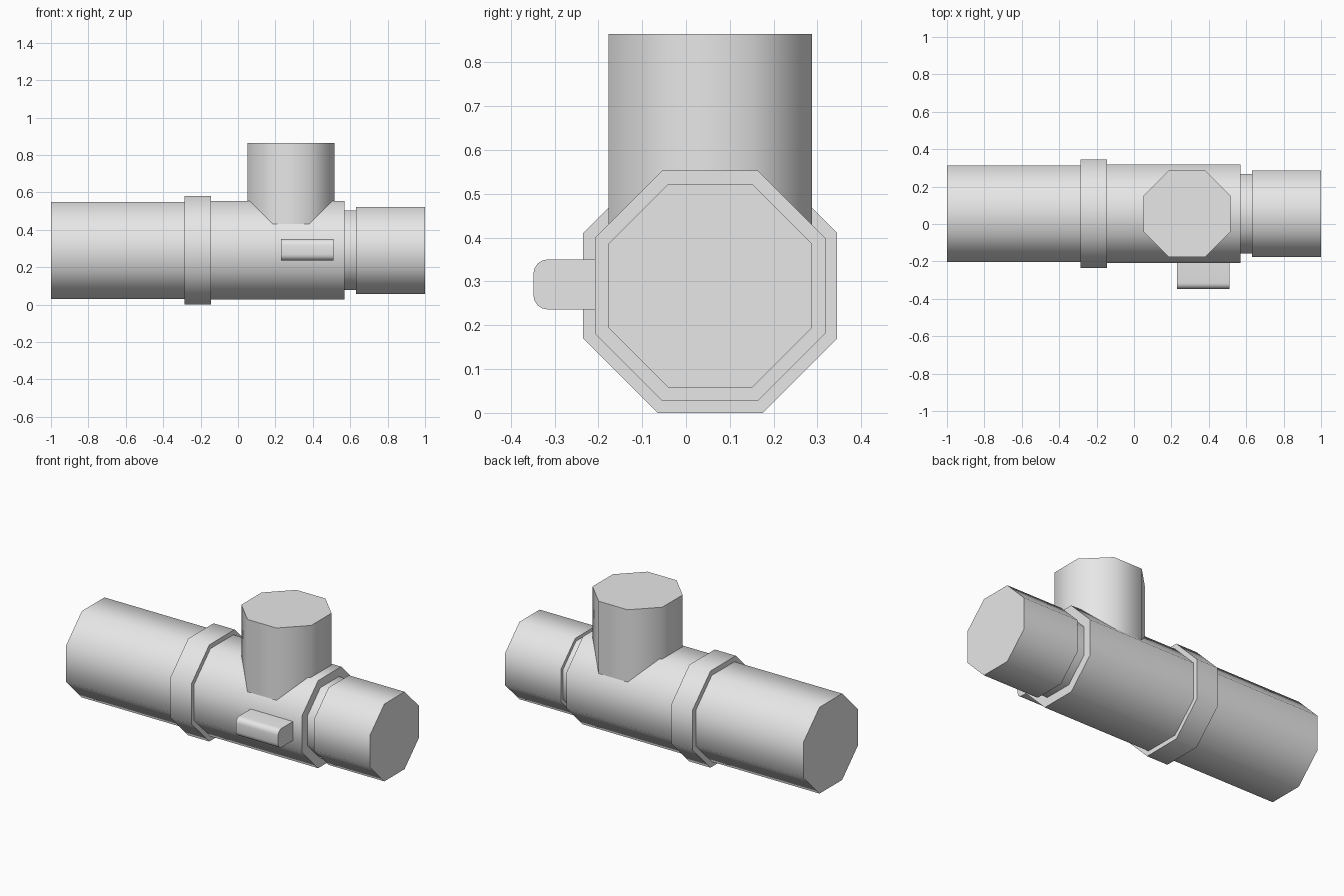
import bpy, bmesh, math
from mathutils import Matrix, Vector

cube = bpy.data.objects.get("Cube")
if cube:
    bpy.data.objects.remove(cube, do_unlink=True)

# Single grey material
grey = bpy.data.materials.new("light_grey")
grey.use_nodes = True
grey.diffuse_color = (0.8, 0.8, 0.8, 1)
grey.node_tree.nodes["Principled BSDF"].inputs["Base Color"].default_value = grey.diffuse_color

AXIS_Y, AXIS_Z = 0.055, 0.29


def finish(name, bm):
    bmesh.ops.recalc_face_normals(bm, faces=bm.faces)
    mesh = bpy.data.meshes.new(name)
    bm.to_mesh(mesh)
    bm.free()
    mesh.materials.append(grey)
    obj = bpy.data.objects.new(name, mesh)
    bpy.context.collection.objects.link(obj)
    bpy.ops.object.select_all(action="DESELECT")
    obj.select_set(True)
    bpy.context.view_layer.objects.active = obj
    bpy.ops.object.shade_smooth_by_angle(angle=math.radians(50))
    return obj


def octagon_tube(name, start, end, apothem):
    """Capped octagonal pipe between two points, with flats facing the axes."""
    start, end = Vector(start), Vector(end)
    span = end - start
    radius = apothem / math.cos(math.pi / 8)
    turn = span.to_track_quat("Z", "Y").to_matrix().to_4x4()
    matrix = Matrix.Translation((start + end) / 2) @ turn @ Matrix.Rotation(math.pi / 8, 4, "Z")
    bm = bmesh.new()
    bmesh.ops.create_cone(bm, cap_ends=True, segments=8, radius1=radius, radius2=radius,
                          depth=span.length, matrix=matrix)
    return finish(name, bm)


# Horizontal pipe run: name, start x, end x, apothem
for name, x0, x1, apothem in [
    ("long_pipe", -1, -0.285, 0.259),
    ("collar", -0.285, -0.145, 0.29),
    ("tee_body", -0.145, 0.57, 0.263),
    ("neck", 0.57, 0.63, 0.212),
    ("end_pipe", 0.63, 1, 0.232),
]:
    octagon_tube(name, (x0, AXIS_Y, AXIS_Z), (x1, AXIS_Y, AXIS_Z), apothem)

# Upright branch
octagon_tube("branch_pipe", (0.283, AXIS_Y, AXIS_Z), (0.283, AXIS_Y, 0.864), 0.232)

# Front block with two rounded long edges
bm = bmesh.new()
bmesh.ops.create_cube(bm, size=1, matrix=Matrix.Translation((0.37, -0.249, 0.293))
                      @ Matrix.Diagonal((0.28, 0.198, 0.114, 1)))
front_edges = [e for e in bm.edges
               if all(v.co.y < -0.3 for v in e.verts)
               and abs(e.verts[0].co.x - e.verts[1].co.x) > 0.1]
bmesh.ops.bevel(bm, geom=front_edges, offset=0.032, segments=4, profile=0.5, affect="EDGES")
finish("front_block", bm)
